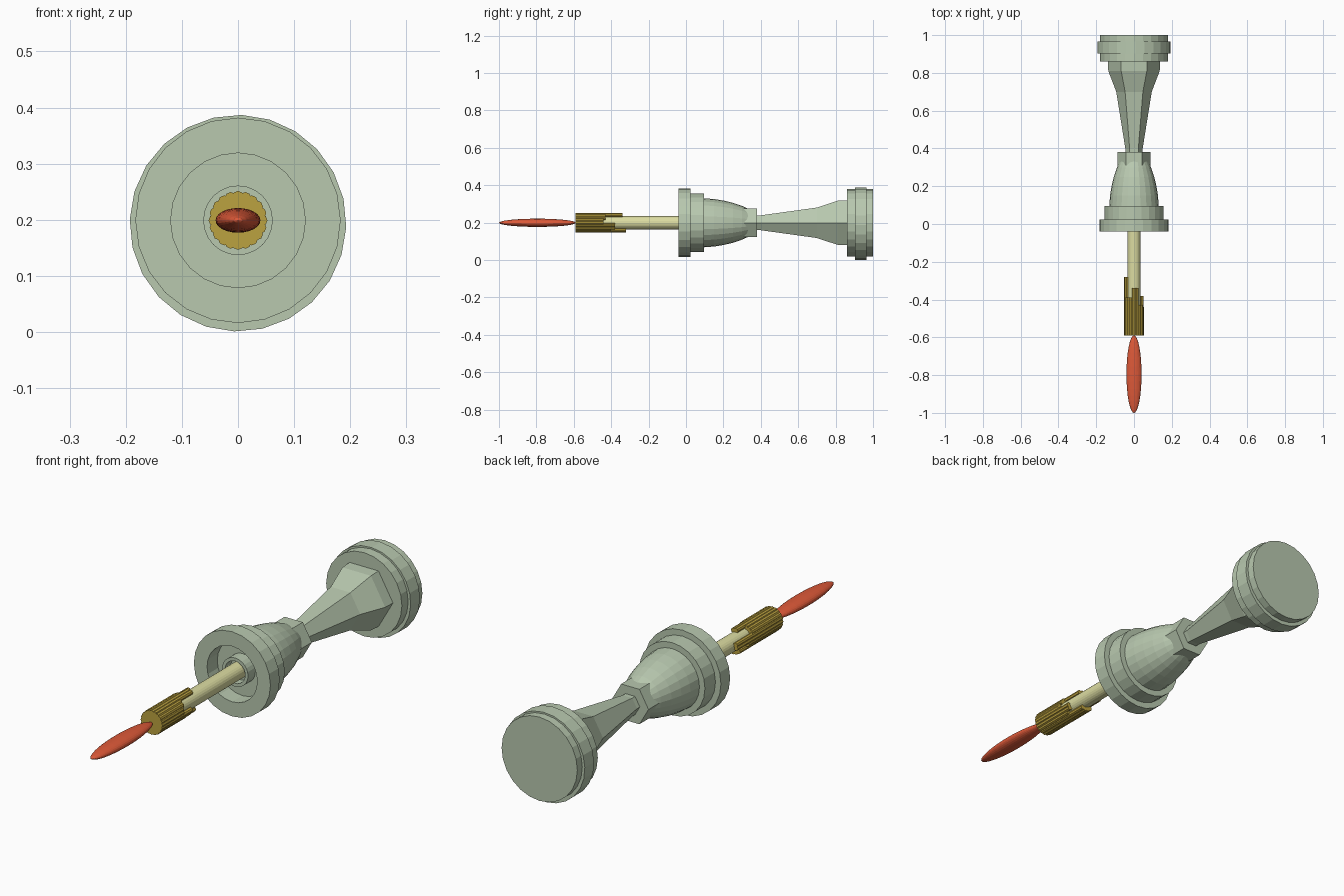
import bpy, bmesh, math
from mathutils import Vector

if "Cube" in bpy.data.objects:
    bpy.data.objects.remove(bpy.data.objects["Cube"])

CZ = 0.199  # height of the long axis


def material(name, rgb):
    m = bpy.data.materials.new(name)
    m.diffuse_color = (*rgb, 1)
    m.use_nodes = True
    m.node_tree.nodes["Principled BSDF"].inputs["Base Color"].default_value = m.diffuse_color
    return m


METAL = material("pale_green_metal", (0.48, 0.58, 0.43))
WAX = material("cream_wax", (0.72, 0.72, 0.36))
DRIP = material("gold_wax", (0.50, 0.36, 0.05))
FLAME = material("flame_red", (0.72, 0.10, 0.04))


def finish(name, bm, mat):
    bmesh.ops.recalc_face_normals(bm, faces=bm.faces)
    me = bpy.data.meshes.new(name)
    bm.to_mesh(me)
    bm.free()
    me.materials.append(mat)
    ob = bpy.data.objects.new(name, me)
    bpy.context.collection.objects.link(ob)
    return ob


def lathe(bm, profile, sides, cx=0, cz=CZ, turn=0):
    """Sweep (y, radius) points around the y axis and cap both ends."""
    rings = []
    for y, r in profile:
        rings.append([bm.verts.new((cx + r * math.cos(turn + math.tau * i / sides), y,
                                    cz + r * math.sin(turn + math.tau * i / sides)))
                      for i in range(sides)])
    for a, b in zip(rings, rings[1:]):
        for i in range(sides):
            j = (i + 1) % sides
            bm.faces.new((a[i], a[j], b[j], b[i]))
    bm.faces.new(rings[0])
    bm.faces.new(rings[-1])


def turned(name, profile, sides, mat, **kw):
    bm = bmesh.new()
    lathe(bm, profile, sides, **kw)
    return finish(name, bm, mat)


# Candle cup: recess, two stepped rims and a bell
turned("cup", [(0.03, 0.062), (0.03, 0.12), (-0.04, 0.12), (-0.04, 0.183), (0.023, 0.183),
               (0.023, 0.157), (0.095, 0.157), (0.095, 0.131), (0.15, 0.127), (0.20, 0.119),
               (0.25, 0.107), (0.30, 0.090), (0.335, 0.074), (0.36, 0.05)], 24, METAL)

# Socket tube holding the candle
turned("socket", [(0.02, 0.03), (0.02, 0.048), (-0.02, 0.048), (-0.02, 0.062),
                  (0.05, 0.062)], 24, METAL)

# Hexagonal nut and flared hexagonal stem
turned("hex_nut", [(0.31, 0.087), (0.38, 0.087)], 6, METAL)
turned("stem", [(0.36, 0.045), (0.40, 0.046), (0.70, 0.094), (0.81, 0.136),
                (0.87, 0.139)], 6, METAL)

# Foot disc with a wider middle band
turned("foot", [(0.86, 0.181), (1.0, 0.181)], 24, METAL)
turned("foot_band", [(0.903, 0.193), (0.966, 0.193)], 24, METAL,
       cz=0.194, turn=math.radians(-2))

# Candle
turned("candle", [(-0.58, 0.035), (0.04, 0.035)], 24, WAX)

# Wax drips of varying length around the candle top, with a flat cap
ends = [-.44, -.44, -.43, -.43, -.34, -.34, -.39, -.39, -.39, -.28,
        -.28, -.36, -.40, -.32, -.32, -.32, -.32, -.40, -.38, -.38]
bm = bmesh.new()
lathe(bm, [(-0.59, 0.045), (-0.57, 0.045)], 20)
for i, end in enumerate(ends):
    a = math.tau * i / len(ends)
    lathe(bm, [(-0.59, 0.0105), (end, 0.0105)], 8,
          cx=0.042 * math.cos(a), cz=CZ + 0.042 * math.sin(a))
finish("wax_drips", bm, DRIP)

# Flattened flame
bm = bmesh.new()
bmesh.ops.create_uvsphere(bm, u_segments=24, v_segments=16, radius=1)
for v in bm.verts:
    x, y, z = v.co
    v.co = Vector((x * 0.04, -0.795 + z * 0.205, CZ + y * 0.022))
finish("flame", bm, FLAME)
